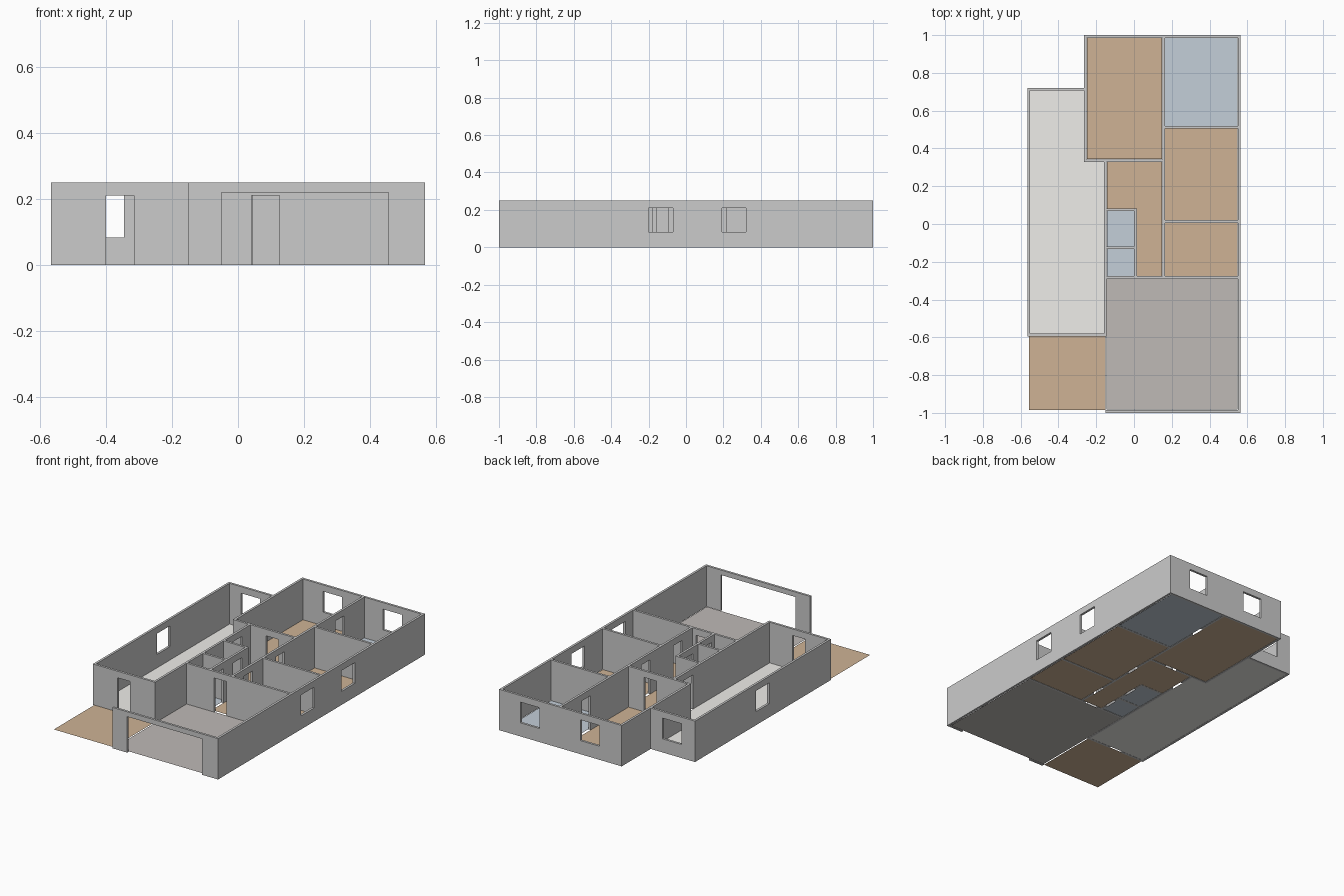
import bpy, bmesh

if "Cube" in bpy.data.objects:
    bpy.data.objects.remove(bpy.data.objects["Cube"])

H = 0.007      # half wall thickness
TOP = 0.25     # wall height


def door(c):
    return (c - 0.0425, c + 0.0425, 0.0, 0.21)


def window(c):
    return (c - 0.065, c + 0.065, 0.083, 0.21)


def mesh_object(name, bm):
    me = bpy.data.meshes.new(name)
    bm.to_mesh(me)
    bm.free()
    ob = bpy.data.objects.new(name, me)
    bpy.context.collection.objects.link(ob)
    return ob


def wall(name, axis, pos, a, b, openings=()):
    """Elevation grid with cells left out at openings, extruded to thickness."""
    us = sorted({a, b, *[v for o in openings for v in o[:2]]})
    zs = sorted({0.0, TOP, *[v for o in openings for v in o[2:]]})
    place = (lambda u, z: (u, pos - H, z)) if axis == 'x' else (lambda u, z: (pos - H, u, z))
    bm = bmesh.new()
    v = {(u, z): bm.verts.new(place(u, z)) for u in us for z in zs}
    for u0, u1 in zip(us, us[1:]):
        for z0, z1 in zip(zs, zs[1:]):
            um, zm = (u0 + u1) / 2, (z0 + z1) / 2
            if any(o[0] < um < o[1] and o[2] < zm < o[3] for o in openings):
                continue
            bm.faces.new((v[u0, z0], v[u1, z0], v[u1, z1], v[u0, z1]))
    bmesh.ops.delete(bm, geom=[w for w in bm.verts if not w.link_faces], context='VERTS')
    ext = bmesh.ops.extrude_face_region(bm, geom=bm.faces[:], use_keep_orig=True)
    moved = [g for g in ext['geom'] if isinstance(g, bmesh.types.BMVert)]
    bmesh.ops.translate(bm, verts=moved, vec=(0, 2 * H, 0) if axis == 'x' else (2 * H, 0, 0))
    bmesh.ops.recalc_face_normals(bm, faces=bm.faces[:])
    bmesh.ops.dissolve_limit(bm, angle_limit=0.01, verts=bm.verts[:], edges=bm.edges[:])
    return mesh_object(name, bm)


def floor(name, mat, pts):
    bm = bmesh.new()
    bm.faces.new([bm.verts.new((x, y, 0.001)) for x, y in pts])
    mesh_object(name, bm).data.materials.append(mat)


def rect(x0, x1, y0, y1):
    return [(x0, y0), (x1, y0), (x1, y1), (x0, y1)]


def material(name, rgb):
    m = bpy.data.materials.new(name)
    m.diffuse_color = (*rgb, 1)
    m.use_nodes = True
    m.node_tree.nodes["Principled BSDF"].inputs["Base Color"].default_value = m.diffuse_color
    return m


# Walls running left to right
wall("garage_front_wall", 'x', -0.993, -0.15, 0.565, [(-0.05, 0.455, 0.0, 0.22)])
wall("living_front_wall", 'x', -0.588, -0.565, -0.145, [door(-0.357)])
wall("garage_back_wall", 'x', -0.283, -0.145, 0.551, [door(0.083)])
wall("bath_divider_wall", 'x', -0.125, -0.145, 0.001)
wall("bath_end_wall", 'x', 0.075, -0.145, 0.015)
wall("bedroom_divider_wall", 'x', 0.013, 0.164, 0.551)
wall("main_bedroom_wall", 'x', 0.335, -0.265, 0.15, [door(0.002)])
wall("ensuite_wall", 'x', 0.513, 0.164, 0.551)
wall("living_back_wall", 'x', 0.713, -0.565, -0.265, [window(-0.41)])
wall("back_wall", 'x', 0.993, -0.265, 0.565, [window(-0.05), window(0.355)])

# Walls running front to back
wall("left_wall", 'y', -0.558, -0.581, 0.706, [window(0.067)])
wall("living_side_wall", 'y', -0.152, -0.581, 0.328, [door(0.202)])
wall("main_bedroom_side_wall", 'y', -0.258, 0.342, 0.986)
wall("bath_hall_wall", 'y', 0.008, -0.276, 0.068, [door(-0.203), door(-0.025)])
wall("hall_wall", 'y', 0.157, -0.276, 0.986, [door(-0.135), door(0.175), door(0.75)])
wall("right_wall", 'y', 0.558, -0.986, 0.986, [window(-0.135), window(0.257)])

# Floor finishes
wood = material("wood", (0.62, 0.45, 0.30))
tile = material("tile", (0.55, 0.62, 0.69))
stone = material("stone", (0.86, 0.85, 0.82))
concrete = material("concrete", (0.52, 0.49, 0.47))

# Floors, one per room
floor("porch_floor", wood, rect(-0.556, -0.152, -0.986, -0.59))
floor("garage_floor", concrete, rect(-0.145, 0.548, -0.983, -0.288))
floor("living_floor", stone, [(-0.551, -0.581), (-0.159, -0.581), (-0.159, 0.328),
                              (-0.265, 0.328), (-0.265, 0.706), (-0.551, 0.706)])
floor("main_bedroom_floor", wood, rect(-0.25, 0.149, 0.343, 0.985))
floor("ensuite_floor", tile, rect(0.165, 0.548, 0.52, 0.985))
floor("second_bedroom_floor", wood, rect(0.165, 0.548, 0.021, 0.505))
floor("third_bedroom_floor", wood, rect(0.165, 0.548, -0.275, 0.005))
floor("bath_floor", tile, rect(-0.144, 0.001, -0.118, 0.068))
floor("toilet_floor", tile, rect(-0.144, 0.001, -0.275, -0.132))
floor("hall_floor", wood, [(0.015, -0.275), (0.149, -0.275), (0.149, 0.328),
                           (-0.144, 0.328), (-0.144, 0.082), (0.015, 0.082)])
